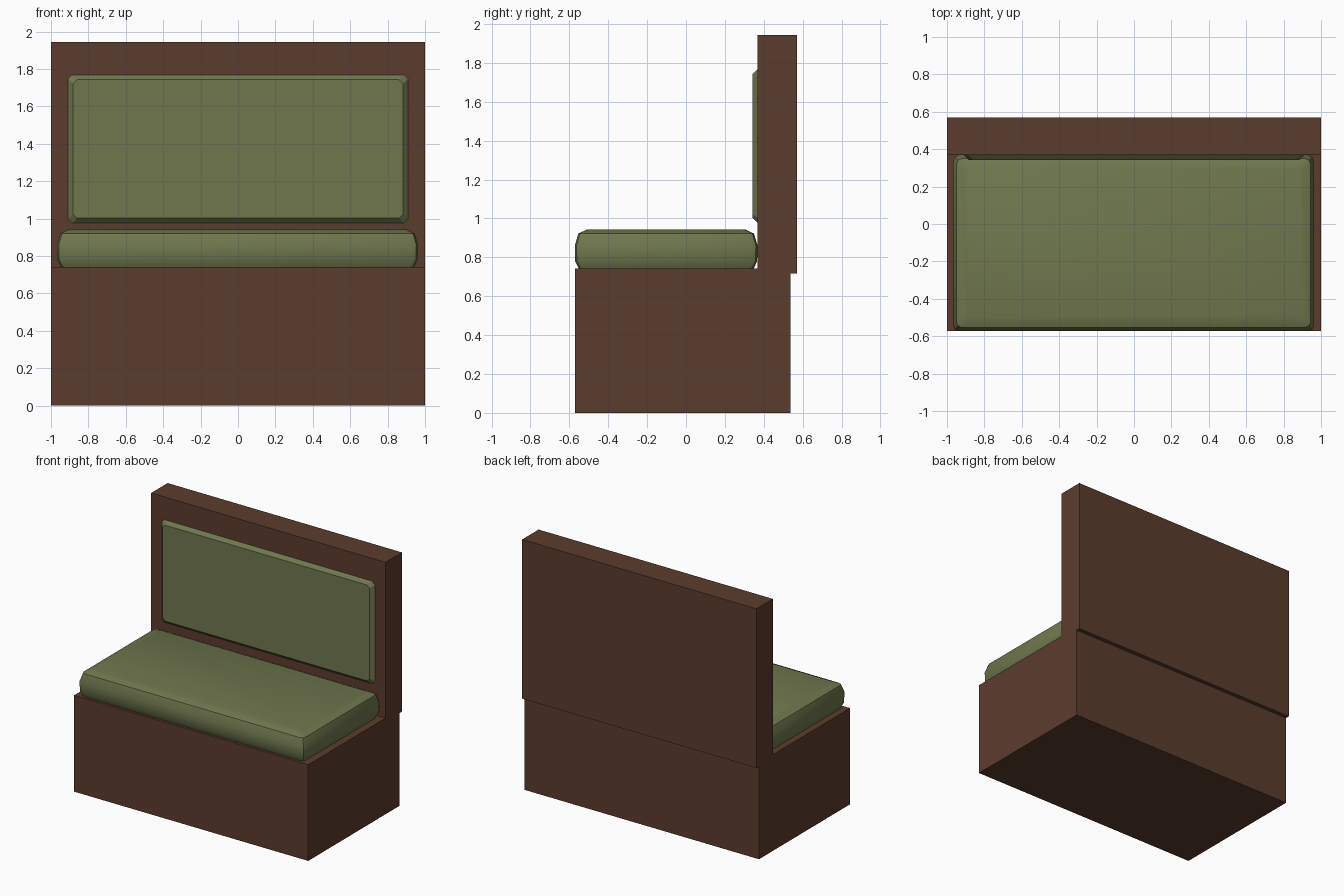
import bpy, bmesh, math

if "Cube" in bpy.data.objects:
    bpy.data.objects.remove(bpy.data.objects["Cube"])


def material(name, color):
    m = bpy.data.materials.new(name)
    m.diffuse_color = (*color, 1)
    m.use_nodes = True
    m.node_tree.nodes["Principled BSDF"].inputs["Base Color"].default_value = m.diffuse_color
    return m


brown = material("dark brown wood", (0.105, 0.045, 0.027))
green = material("olive green fabric", (0.160, 0.186, 0.076))


def finish(bm, name, mat):
    bmesh.ops.recalc_face_normals(bm, faces=bm.faces)
    me = bpy.data.meshes.new(name)
    bm.to_mesh(me)
    bm.free()
    ob = bpy.data.objects.new(name, me)
    bpy.context.collection.objects.link(ob)
    me.materials.append(mat)
    return ob


def box(name, lo, hi, mat):
    bm = bmesh.new()
    bmesh.ops.create_cube(bm, size=1)
    for v in bm.verts:
        v.co = [(a + b) / 2 + c * (b - a) for a, b, c in zip(lo, hi, v.co)]
    return finish(bm, name, mat)


def padded(name, lo, hi, layers, corner, steps, mat, place):
    """Stack of rounded rectangles; layers are (height, inset) pairs."""
    bm = bmesh.new()
    rings = []
    for h, inset in layers:
        ring = []
        x0, y0, x1, y1 = (lo[0] + inset, lo[1] + inset, hi[0] - inset, hi[1] - inset)
        centres = [(x1 - corner, y1 - corner), (x0 + corner, y1 - corner),
                   (x0 + corner, y0 + corner), (x1 - corner, y0 + corner)]
        for q, (cx, cy) in enumerate(centres):
            for s in range(steps + 1):
                a = (q + s / steps) * math.pi / 2
                ring.append(bm.verts.new(place(cx + corner * math.cos(a),
                                               cy + corner * math.sin(a), h)))
        rings.append(ring)
    n = len(rings[0])
    for a, b in zip(rings, rings[1:]):
        for i in range(n):
            bm.faces.new((a[i], a[(i + 1) % n], b[(i + 1) % n], b[i]))
    bm.faces.new(rings[0])
    bm.faces.new(rings[-1])
    return finish(bm, name, mat)


# Wooden base and backrest
box("bench_base", (-1, -0.572, 0), (1, 0.538, 0.742), brown)
box("backrest_panel", (-1, 0.369, 0.716), (1, 0.57, 1.944), brown)

# Seat cushion with bulging sides
seat = padded("seat_cushion", (-0.967, -0.572), (0.962, 0.368),
              [(0.742, 0.02), (0.78, 0.002), (0.86, 0), (0.922, 0.018), (0.942, 0.06)],
              0.03, 2, green, lambda x, y, h: (x, y, h))

# Thin bevelled pad on the backrest
padded("back_pad", (-0.91, 0.976), (0.91, 1.77),
       [(0.0, 0.0), (0.028, 0.027)],
       0.022, 1, green, lambda x, z, h: (x, 0.37 - h, z))

# Soft shading on the seat
bpy.ops.object.select_all(action='DESELECT')
seat.select_set(True)
bpy.context.view_layer.objects.active = seat
bpy.ops.object.shade_smooth_by_angle(angle=math.radians(35))
